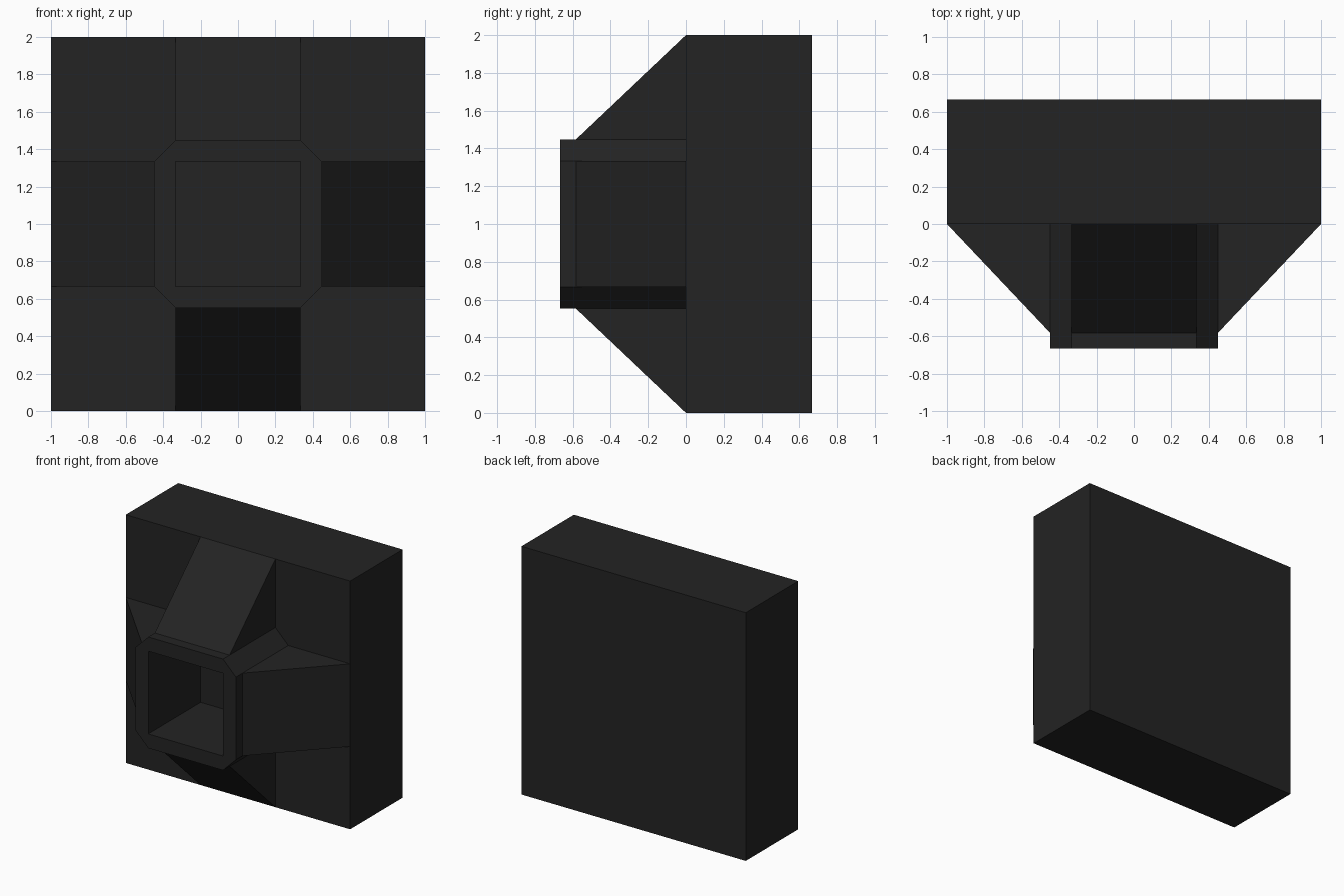
import bpy, bmesh, math
from mathutils import Matrix, Vector

if "Cube" in bpy.data.objects:
    bpy.data.objects.remove(bpy.data.objects["Cube"])

D = 2 / 3      # depth of block and of tube
H = 1 / 3      # half width of the square hole and of the ribs
R = 0.448      # half width of the octagonal tube
RIB_Y = -0.583  # where the ribs meet the tube

black = bpy.data.materials.new("matte black")
black.diffuse_color = (0.017, 0.017, 0.017, 1)
black.use_nodes = True
black.node_tree.nodes["Principled BSDF"].inputs["Base Color"].default_value = black.diffuse_color


def finish(bm, name):
    bmesh.ops.recalc_face_normals(bm, faces=bm.faces)
    mesh = bpy.data.meshes.new(name)
    bm.to_mesh(mesh)
    bm.free()
    mesh.materials.append(black)
    ob = bpy.data.objects.new(name, mesh)
    bpy.context.collection.objects.link(ob)
    return ob


# Square base block
bm = bmesh.new()
bmesh.ops.create_cube(bm, size=1, matrix=Matrix.Translation((0, D / 2, 1))
                      @ Matrix.Diagonal((2, D, 2, 1)))
finish(bm, "base_block")

# Octagonal tube with a square hole that ends at the block
bm = bmesh.new()
outer = [(R, -H), (R, H), (H, R), (-H, R), (-R, H), (-R, -H), (-H, -R), (H, -R)]
inner = [(H, -H), (H, H), (-H, H), (-H, -H)]


def ring(points, y):
    return [bm.verts.new((x, y, 1 + z)) for x, z in points]


of, ob_, nf, nb = ring(outer, -D), ring(outer, 0), ring(inner, -D), ring(inner, 0)
for front, back in ((of, ob_), (nf, nb)):
    n = len(front)
    for i in range(n):
        j = (i + 1) % n
        bm.faces.new((front[i], front[j], back[j], back[i]))
for f, b in ((of, nf), (ob_, nb)):
    for i in range(4):
        bm.faces.new((f[2 * i], f[2 * i + 1], b[(i + 1) % 4], b[i]))
        bm.faces.new((f[2 * i + 1], f[(2 * i + 2) % 8], b[(i + 1) % 4]))
finish(bm, "octagonal_tube")

# Four sloping ribs around the tube
profile = [(0, R), (0, 1), (RIB_Y, R)]  # y, distance from the axis
for k, side in enumerate(("top", "right", "bottom", "left")):
    bm = bmesh.new()
    turn = Matrix.Translation((0, 0, 1)) @ Matrix.Rotation(k * math.pi / 2, 4, 'Y')
    a, b = [[bm.verts.new(turn @ Vector((x, y, r))) for y, r in profile]
            for x in (-H, H)]
    bm.faces.new(a)
    bm.faces.new(b)
    for i in range(3):
        j = (i + 1) % 3
        bm.faces.new((a[i], a[j], b[j], b[i]))
    finish(bm, side + "_rib")
